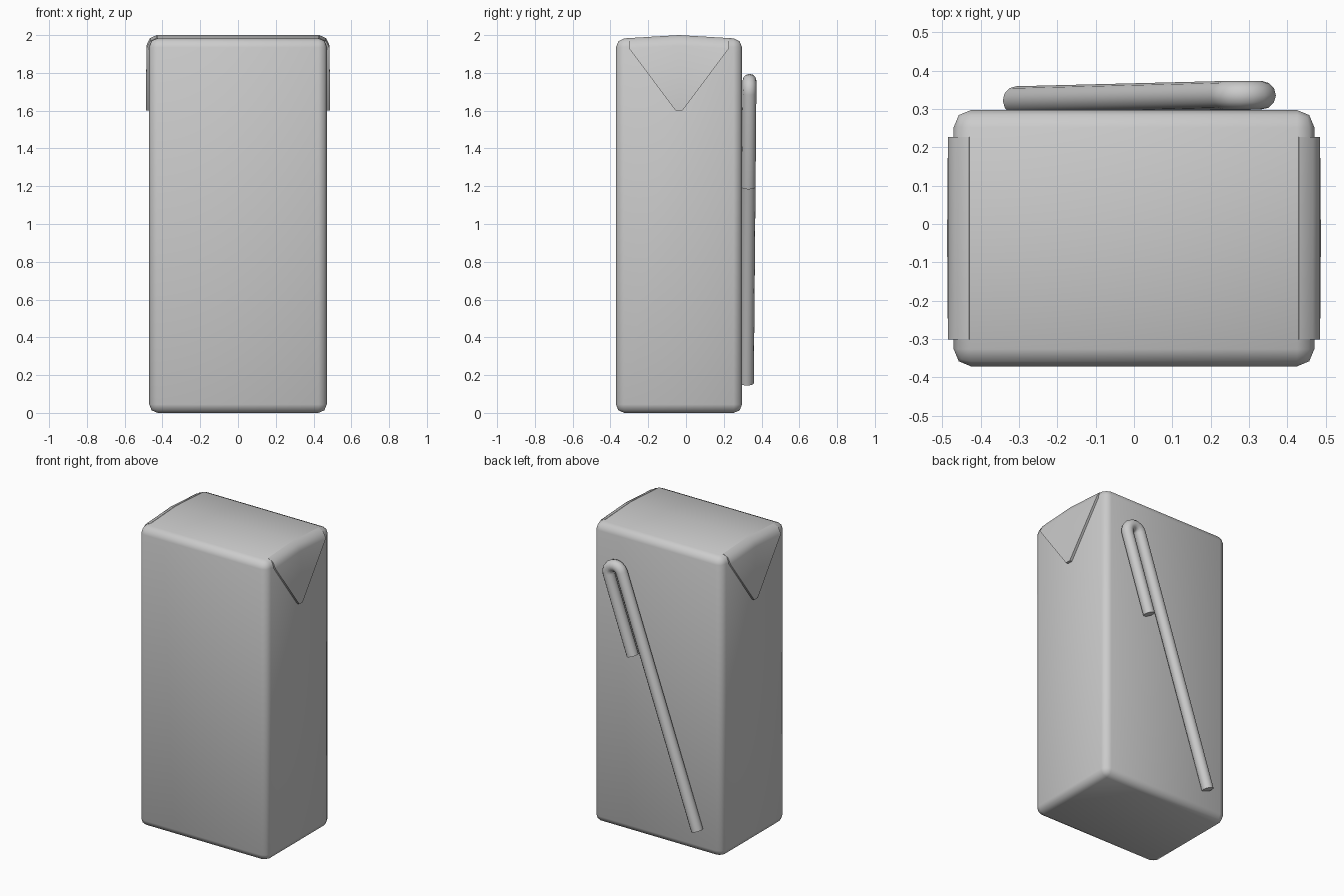
import bpy, bmesh, math
from mathutils import Vector

if "Cube" in bpy.data.objects:
    bpy.data.objects.remove(bpy.data.objects["Cube"])

YC, HALF_D, HALF_W = -0.037, 0.334, 0.47   # carton centre line and half sizes


def top_z(y):
    """Height of the slightly pitched carton top."""
    return 2.0 - 0.02 * abs(y - YC) / HALF_D


def finish(obj, angle):
    bpy.ops.object.select_all(action='DESELECT')
    obj.select_set(True)
    bpy.context.view_layer.objects.active = obj
    bpy.ops.object.shade_smooth_by_angle(angle=math.radians(angle))


def make_object(name, bm, angle=50):
    bmesh.ops.recalc_face_normals(bm, faces=bm.faces[:])
    mesh = bpy.data.meshes.new(name)
    bm.to_mesh(mesh)
    bm.free()
    obj = bpy.data.objects.new(name, mesh)
    bpy.context.collection.objects.link(obj)
    finish(obj, angle)
    return obj


# carton: house-shaped side profile extruded across x, all hard edges rounded
bm = bmesh.new()
y0, y1 = YC - HALF_D, YC + HALF_D
profile = [(y0, 0), (y1, 0), (y1, top_z(y1)), (YC, 2.0), (y0, top_z(y0))]
left = [bm.verts.new((-HALF_W, y, z)) for y, z in profile]
right = [bm.verts.new((HALF_W, y, z)) for y, z in profile]
bm.faces.new(left)
bm.faces.new(right[::-1])
for i in range(5):
    j = (i + 1) % 5
    bm.faces.new((left[i], left[j], right[j], right[i]))
bmesh.ops.recalc_face_normals(bm, faces=bm.faces[:])
hard = [e for e in bm.edges if e.calc_face_angle() > math.radians(30)]
bmesh.ops.bevel(bm, geom=hard, offset=0.045, segments=2, profile=0.5,
                affect='EDGES', clamp_overlap=True)
make_object("carton", bm)

# folded ear flaps: bend over the top edge and taper to a blunt tip
# rows: x, drop below the top surface, half width
rows = [(0.43, 0.0, 0.264), (0.466, 0.016, 0.264),
        (0.485, 0.055, 0.264), (0.487, 0.40, 0.018)]
for side, name in ((1, "right_flap"), (-1, "left_flap")):
    bm = bmesh.new()
    outer, inner = [], []
    for k, (x, drop, half) in enumerate(rows):
        ys = (YC - half, YC, YC + half)
        zs = [1.6 if k == 3 else top_z(y) - drop for y in ys]
        outer.append([bm.verts.new((side * x, y, z)) for y, z in zip(ys, zs)])
        inner.append([bm.verts.new((side * (x - 0.03), y, z - (0.03 if k < 2 else 0)))
                      for y, z in zip(ys, zs)])
    for a, b in zip(range(3), range(1, 4)):
        for grid in (outer, inner):
            for c in range(2):
                bm.faces.new((grid[a][c], grid[a][c + 1], grid[b][c + 1], grid[b][c]))
        for c in (0, 2):
            bm.faces.new((outer[a][c], outer[b][c], inner[b][c], inner[a][c]))
    for r in (0, 3):
        for c in range(2):
            bm.faces.new((outer[r][c], outer[r][c + 1], inner[r][c + 1], inner[r][c]))
    make_object(name, bm)

# folded straw: long leg, tight U-bend, short leg parallel to the long one
RADIUS, BEND = 0.037, 0.05
along = Vector((0.326, 0, 0.945)).normalized()
across = Vector((along.z, 0, -along.x))
start = Vector((-0.307, 0, 0.157))
centre = Vector((0.283, 0, 1.708))
path = [start]
for i in range(9):
    a = math.pi * i / 8
    path.append(centre - across * BEND * math.cos(a) + along * BEND * math.sin(a))
path.append(centre + across * BEND - along * 0.525)

curve = bpy.data.curves.new("straw", 'CURVE')
curve.dimensions = '3D'
curve.bevel_depth = RADIUS
curve.bevel_resolution = 4
curve.use_fill_caps = True
spline = curve.splines.new('POLY')
spline.points.add(len(path) - 1)
for point, p in zip(spline.points, path):
    point.co = (p.x, 0.322 + 0.014 * (p.z - 0.157) / 1.6, p.z, 1)
straw = bpy.data.objects.new("straw", curve)
bpy.context.collection.objects.link(straw)
bpy.ops.object.select_all(action='DESELECT')
straw.select_set(True)
bpy.context.view_layer.objects.active = straw
bpy.ops.object.convert(target='MESH')
finish(bpy.context.view_layer.objects.active, 50)
